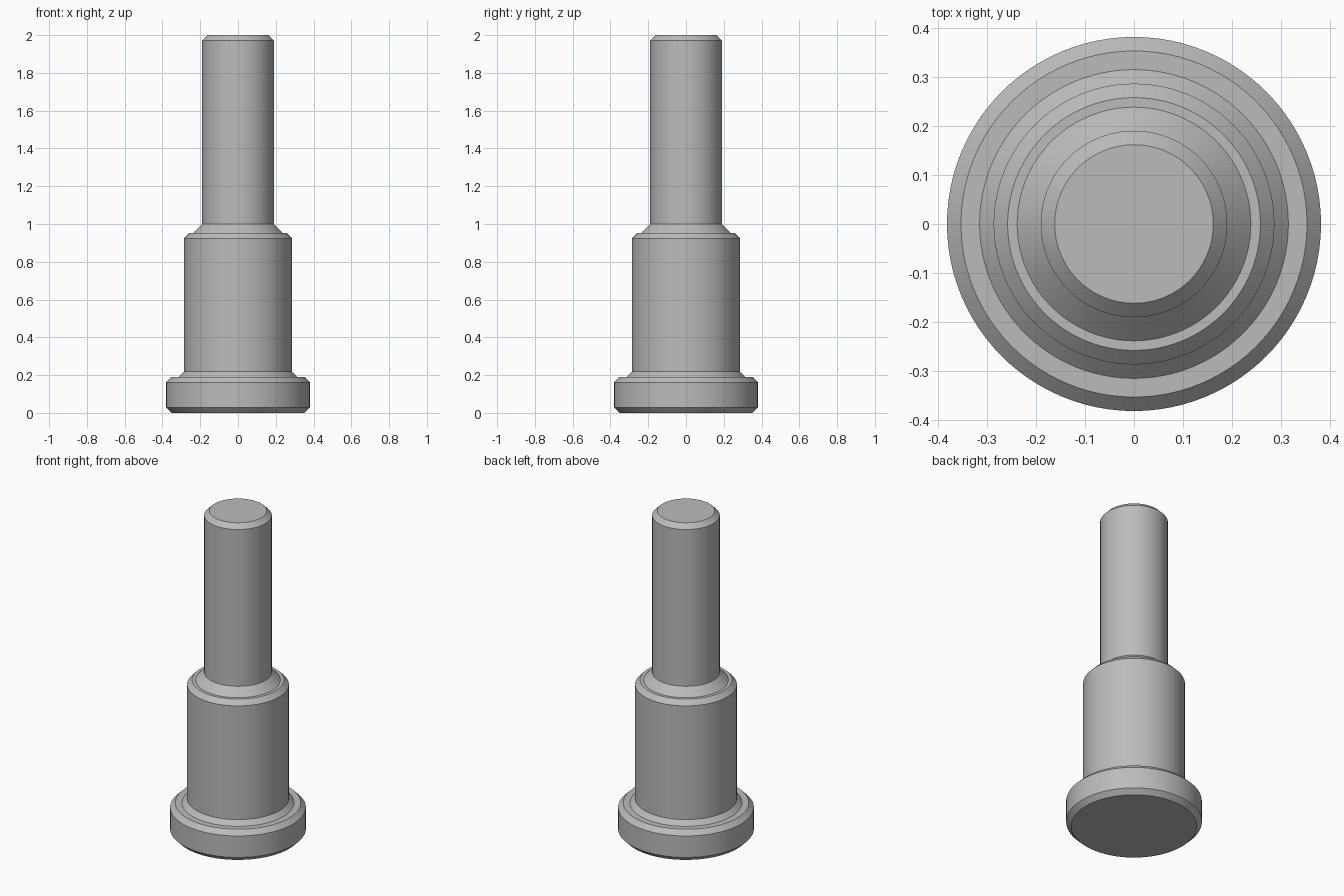
import bpy, bmesh, math

cube = bpy.data.objects.get("Cube")
if cube:
    bpy.data.objects.remove(cube, do_unlink=True)

# Plain grey metal
steel = bpy.data.materials.new("steel grey")
steel.use_nodes = True
colour = (0.5, 0.5, 0.5, 1)
steel.diffuse_color = colour
steel.node_tree.nodes["Principled BSDF"].inputs["Base Color"].default_value = colour


def lathe(name, profile, sides=96):
    """Turn a (radius, height) profile into a closed solid around z."""
    bm = bmesh.new()
    rings = []
    for r, z in profile:
        rings.append([bm.verts.new((r * math.cos(a), r * math.sin(a), z))
                      for a in (i * math.tau / sides for i in range(sides))])
    for low, high in zip(rings, rings[1:]):
        for i in range(sides):
            j = (i + 1) % sides
            bm.faces.new((low[i], low[j], high[j], high[i]))
    bm.faces.new(rings[0][::-1])
    bm.faces.new(rings[-1])
    mesh = bpy.data.meshes.new(name)
    bm.to_mesh(mesh)
    bm.free()
    mesh.materials.append(steel)
    obj = bpy.data.objects.new(name, mesh)
    bpy.context.collection.objects.link(obj)
    bpy.ops.object.select_all(action="DESELECT")
    obj.select_set(True)
    bpy.context.view_layer.objects.active = obj
    bpy.ops.object.shade_smooth_by_angle(angle=math.radians(30))
    return obj


# Flanged head, thick body and thin shank, each with chamfered edges
CHAMFER = 0.0285
head = [(0.381 - CHAMFER, 0), (0.381, CHAMFER),
        (0.381, 0.19 - CHAMFER), (0.381 - CHAMFER, 0.19)]
body = [(0.286 + CHAMFER, 0.19), (0.286, 0.19 + CHAMFER),
        (0.286, 0.952 - CHAMFER), (0.286 - CHAMFER, 0.952)]
shank = [(0.238, 0.952), (0.19, 1.0), (0.19, 2 - CHAMFER), (0.19 - CHAMFER, 2)]
lathe("stepped_pin", head + body + shank)
